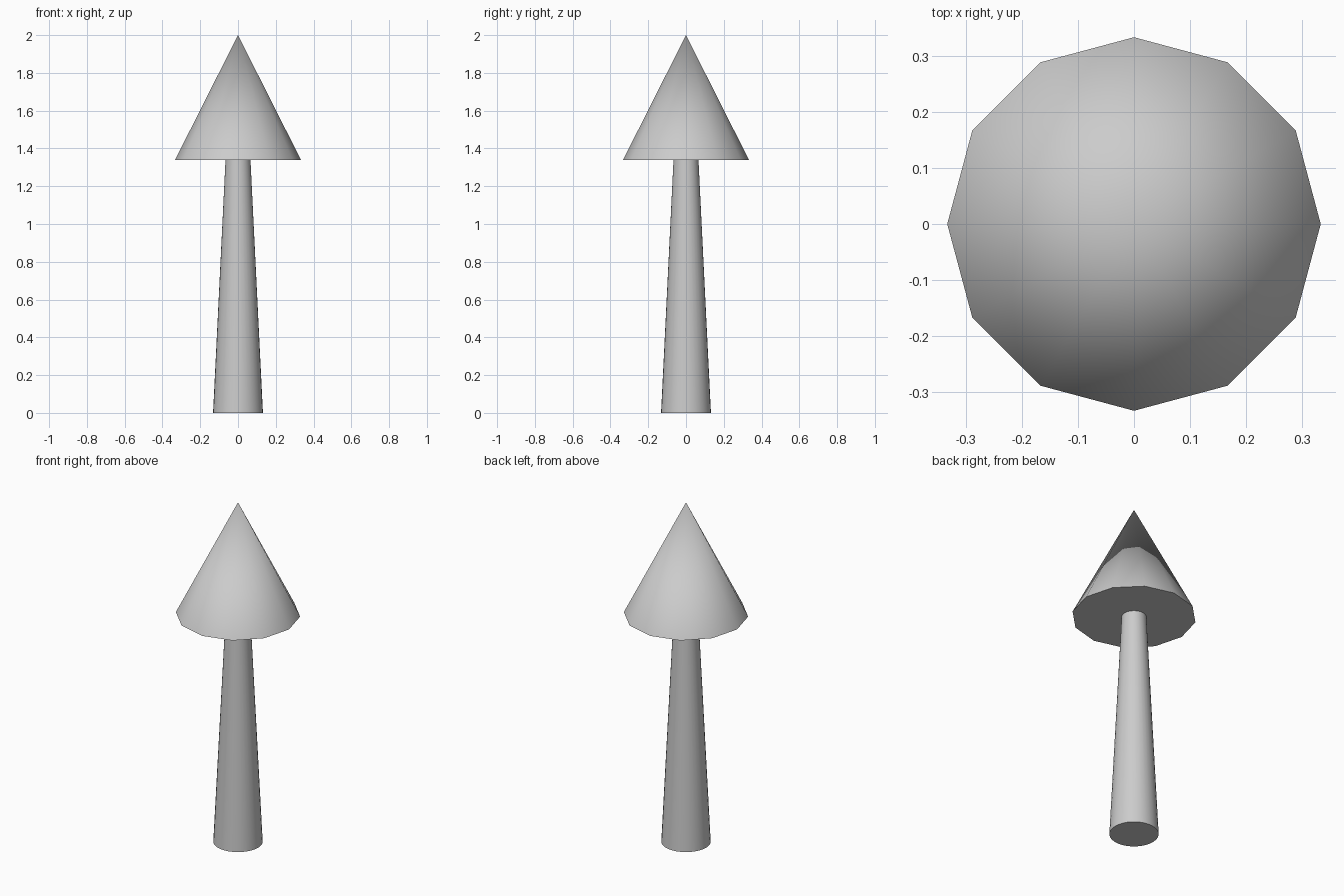
import bpy
from math import radians

if "Cube" in bpy.data.objects:
    bpy.data.objects.remove(bpy.data.objects["Cube"])


def cone(name, sides, r_bottom, r_top, z_bottom, z_top, turn=0):
    bpy.ops.mesh.primitive_cone_add(
        vertices=sides, radius1=r_bottom, radius2=r_top,
        depth=z_top - z_bottom, location=(0, 0, (z_bottom + z_top) / 2))
    obj = bpy.context.object
    obj.name = name
    bpy.ops.object.shade_smooth_by_angle(angle=radians(35))
    return obj


# Tapered shaft
cone("shaft", 32, 0.132, 0.066, 0, 1.34)

# Twelve-sided pointed head
cone("pointed_head", 12, 0.333, 0, 1.34, 2)
